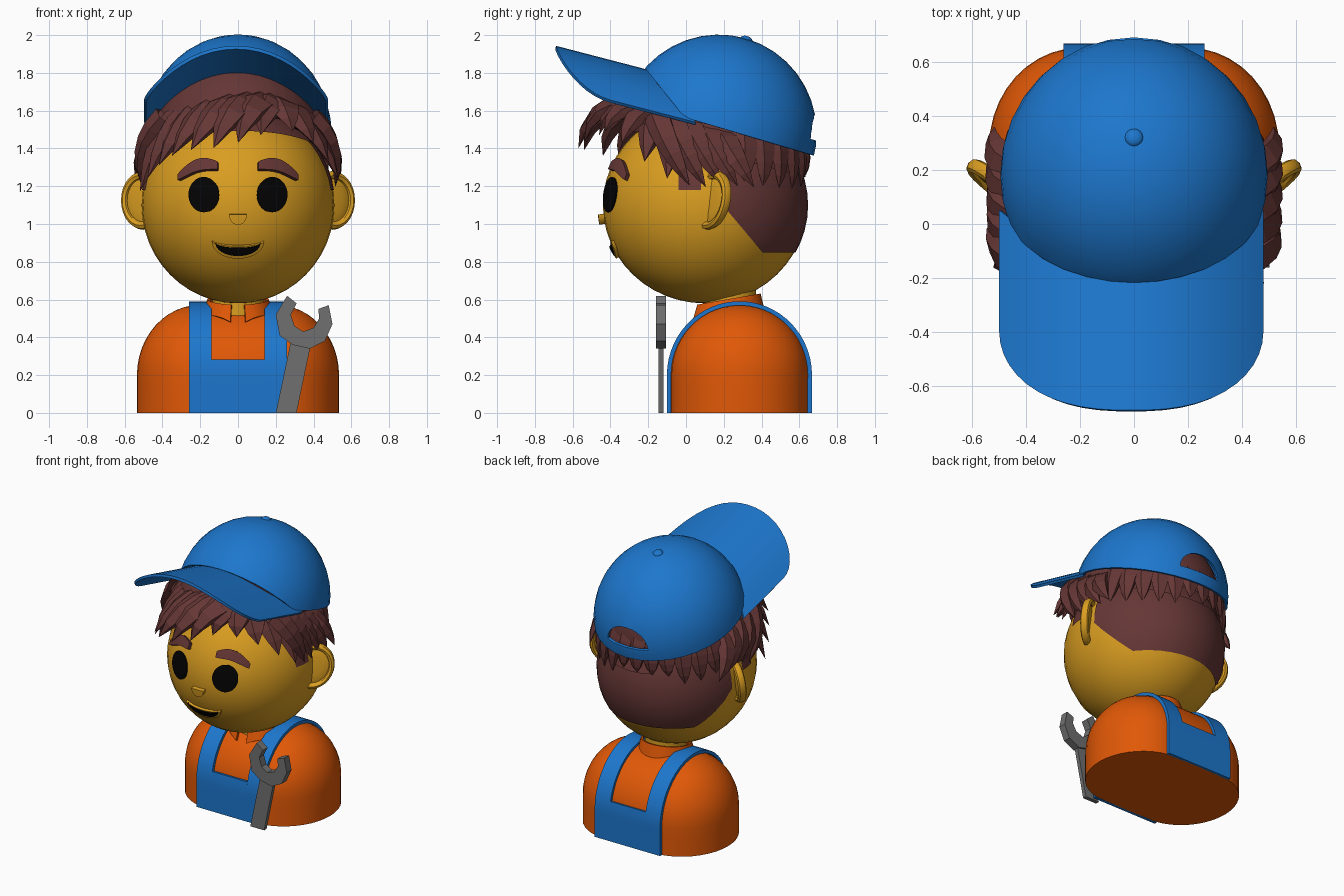
import bpy, bmesh, math, random
from math import sin, cos, pi, sqrt
from mathutils import Vector, Matrix

random.seed(4)
if "Cube" in bpy.data.objects:
    bpy.data.objects.remove(bpy.data.objects["Cube"])


def material(name, r, g, b):
    m = bpy.data.materials.new(name)
    m.use_nodes = True
    m.diffuse_color = (r, g, b, 1)
    m.node_tree.nodes["Principled BSDF"].inputs["Base Color"].default_value = (r, g, b, 1)
    return m


BLUE = material("cap blue", .012, .183, .61)
ORANGE = material("shirt orange", .75, .098, .002)
SKIN = material("skin yellow", .7, .34, .015)
BROWN = material("hair brown", .13, .038, .036)
GREY = material("tool grey", .16, .16, .16)
BLACK = material("eye black", .001, .001, .001)

HEAD = Vector((0, .1, 1.1))
SIZE = Vector((.51, .54, .52))


def grid(bm, f, nu, nv):
    """Add a sheet of faces sampled from f(u, v) with u and v in 0..1."""
    rows = [[bm.verts.new(f(i / nu, j / nv)) for j in range(nv + 1)] for i in range(nu + 1)]
    for r, s in zip(rows, rows[1:]):
        for j in range(nv):
            bm.faces.new((r[j], r[j + 1], s[j + 1], s[j]))


def finish(name, bm, mat, smooth=True, thick=0):
    bmesh.ops.remove_doubles(bm, verts=bm.verts, dist=.0005)
    bmesh.ops.recalc_face_normals(bm, faces=bm.faces)
    me = bpy.data.meshes.new(name)
    bm.to_mesh(me)
    bm.free()
    me.materials.append(mat)
    ob = bpy.data.objects.new(name, me)
    bpy.context.collection.objects.link(ob)
    bpy.ops.object.select_all(action='DESELECT')
    ob.select_set(True)
    bpy.context.view_layer.objects.active = ob
    if thick:
        mod = ob.modifiers.new("thickness", 'SOLIDIFY')
        mod.thickness, mod.offset = thick, 0
        bpy.ops.object.modifier_apply(modifier=mod.name)
    if smooth:
        bpy.ops.object.shade_smooth_by_angle(angle=math.radians(40))
    return ob


def sheet(name, f, nu, nv, mat, thick=0):
    bm = bmesh.new()
    grid(bm, f, nu, nv)
    return finish(name, bm, mat, True, thick)


def ellipsoid(center, size, cuts=(), segs=40, rings=24):
    """Ellipsoid keeping only the side each cut normal points to."""
    bm = bmesh.new()
    bmesh.ops.create_uvsphere(bm, u_segments=segs, v_segments=rings, radius=1)
    bmesh.ops.transform(bm, verts=bm.verts,
                        matrix=Matrix.Translation(center) @ Matrix.Diagonal((*size, 1)))
    for co, no in cuts:
        bmesh.ops.bisect_plane(bm, geom=bm.verts[:] + bm.edges[:] + bm.faces[:],
                               plane_co=co, plane_no=no, clear_inner=True)
    return bm


def prism(name, outline, y0, y1, mat):
    bm = bmesh.new()
    face = bm.faces.new([bm.verts.new((x, y0, z)) for x, z in outline])
    new = bmesh.ops.extrude_face_region(bm, geom=[face])["geom"]
    bmesh.ops.translate(bm, vec=(0, y1 - y0, 0),
                        verts=[g for g in new if isinstance(g, bmesh.types.BMVert)])
    return finish(name, bm, mat, False)


def on_face(name, x_of, low, high, mat, thick, out):
    """Plate on the front of the head between two height curves."""
    def f(u, v):
        x = x_of(u)
        z = low(u) * (1 - v) + high(u) * v
        k = 1 - (x / SIZE.x) ** 2 - ((z - HEAD.z) / SIZE.z) ** 2
        return x, HEAD.y - SIZE.y * sqrt(k) - out, z
    return sheet(name, f, 20, 5, mat, thick)


# Torso: a domed body with a stadium footprint
def torso(u, v):
    a = 2 * pi * u
    t = max(0, (v - .2) / .8) * pi / 2
    side = max(-1, min(1, 50 * cos(a)))
    return .2 * side + .335 * cos(a) * cos(t), .285 + .366 * sin(a) * cos(t), min(v, .2) + .372 * sin(t)


bm = bmesh.new()
grid(bm, torso, 40, 15)
bmesh.ops.remove_doubles(bm, verts=bm.verts, dist=.0005)
bmesh.ops.holes_fill(bm, edges=[e for e in bm.edges if e.is_boundary])
finish("torso", bm, ORANGE)

# Overalls: two straps over the shoulders joined by front and back bibs
ARC = .375 * pi
LENGTH = ARC + .4


def arch(d):
    if d < .2:
        return -.09, d
    if d > LENGTH - .2:
        return .655, LENGTH - d
    a = (d - .2) / .375
    return .283 - .373 * cos(a), .2 + .38 * sin(a)


def overall(name, x0, x1, d0, d1, n):
    sheet(name, lambda u, v: (x0 + (x1 - x0) * v, *arch(d0 + (d1 - d0) * u)), n, 1, BLUE, .022)


overall("strap_left", .14, .26, 0, LENGTH, 39)
overall("strap_right", -.26, -.14, 0, LENGTH, 39)
overall("front_bib", -.14, .14, 0, .28, 7)
overall("back_bib", -.14, .14, LENGTH - .28, LENGTH, 7)


# Neck and open collar
sheet("neck", lambda u, v: (.135 * cos(2 * pi * u), .23 + .14 * sin(2 * pi * u), .45 + .2 * v),
      24, 1, SKIN)


def collar(u, v):
    a = -pi * .43 + 1.86 * pi * u
    r = .18 - .025 * v
    front = abs(2 * u - 1) ** 8
    return r * cos(a), .225 + r * 1.05 * sin(a), (.52 - .04 * front) * (1 - v) + v * (.6 + .03 * sin(a))


sheet("collar", collar, 28, 2, ORANGE, .015)

# Head and ears
finish("head", ellipsoid(HEAD, SIZE), SKIN)
for s, side in ((1, "left"), (-1, "right")):
    def ear(along, h, n):
        return s * (.5 + .8 * along + .6 * n), .14 + .6 * along - .8 * n + .15 * h, 1.125 + h

    def rim(u, v):
        a, b = 2 * pi * u, 2 * pi * v
        r = 1 + .17 * cos(b)
        return ear(.12 * cos(a) * r, .133 * sin(a) * r, .028 * sin(b))

    def lobe(u, v):
        a, r = 2 * pi * u, sin(pi * v)
        return ear(.12 * cos(a) * r, .133 * sin(a) * r, .016 * cos(pi * v))

    sheet("ear_rim_" + side, rim, 28, 8, SKIN)
    sheet("ear_" + side, lobe, 28, 6, SKIN)

    # Eyes and brows
    on_face("eye_" + side, lambda u: s * .18 - .08 * cos(pi * u),
            lambda u: 1.155 - .093 * sin(pi * u), lambda u: 1.155 + .093 * sin(pi * u), BLACK, .009, .008)

    def brow(u, k):
        return 1.245 + .06 * u + .032 * sin(pi * u) + k * .031 * sin(pi * (.05 + .85 * u)) ** .4

    on_face("brow_" + side, lambda u: s * (.31 - .205 * u),
            lambda u: brow(u, -1), lambda u: brow(u, 1), BROWN, .03, .008)

# Nose and smile
on_face("nose", lambda u: -.045 * cos(pi * u), lambda u: 1.052 - .052 * sin(pi * u),
        lambda u: 1.053, SKIN, .05, .004)
on_face("lips", lambda u: -.135 * cos(pi * u), lambda u: .91 - .088 * sin(pi * u),
        lambda u: .912 - .025 * sin(pi * u), SKIN, .022, .004)
on_face("mouth", lambda u: -.118 * cos(pi * u), lambda u: .9 - .068 * sin(pi * u),
        lambda u: .9 - .025 * sin(pi * u), BLACK, .008, .015)

# Close-cropped hair on the back, sideburns, scalp and the mass under the cap
finish("hair_back", ellipsoid(HEAD, SIZE * 1.012, [
    ((0, .2, 1), (0, 1, 0)), ((0, .22, 1.07), (0, .19, .16)), ((0, 0, .85), (0, 0, 1))]), BROWN)
finish("sideburns", ellipsoid(HEAD, SIZE * 1.012, [
    ((0, -.04, 0), (0, 1, 0)), ((0, .08, 0), (0, -1, 0)), ((0, 0, 1.18), (0, 0, 1))]), BROWN)
finish("hair_scalp", ellipsoid(HEAD, SIZE * 1.03, [((0, -.3, 1.5), (0, .27, 1))]), BROWN)
finish("hair_crown", ellipsoid((0, .125, 1.45), (.45, .51, .47), [((0, .17, 1.47), (0, .284, .959))]), BROWN)

# Chunky faceted hair locks
hair = bmesh.new()


def lock(root, bend, tip, width, depth):
    root, bend, tip = Vector(root), Vector(bend), Vector(tip)

    def f(u, v):
        p = root * (1 - u) ** 2 + bend * 2 * u * (1 - u) + tip * u * u
        t = ((bend - root) * (1 - u) + (tip - bend) * u).normalized()
        across = t.cross(p - HEAD).normalized()
        k = (1 - u ** 2.2) ** .8
        a = 2 * pi * v
        return p + (across * width * cos(a) + across.cross(t) * depth * sin(a)) * k
    grid(hair, f, 5, 5)


FRINGE = [(.2, .12, -.46, 1.47), (.17, .0, -.54, 1.43), (.13, -.13, -.57, 1.4),
          (.07, -.25, -.54, 1.39), (-.02, -.35, -.44, 1.36), (-.12, -.42, -.35, 1.31),
          (-.22, -.48, -.26, 1.24), (-.3, -.52, -.16, 1.17), (.2, .29, -.43, 1.49),
          (.22, .4, -.34, 1.43), (.26, .48, -.22, 1.33), (.3, .53, -.1, 1.24)]
for rx, x, y, z in FRINGE:
    lock((rx, -.14, 1.65 - .9 * rx * rx), (.45 * rx + .55 * x, y + .05, 1.71 - .6 * x * x),
         (x, y, z), .11, .055)
for s in (1, -1):
    for i in range(5):
        y = -.15 + .085 * i
        lock((s * .4, y, 1.53 - .3 * y), (s * .555, y + .05, 1.41 - .1 * y),
             (s * .515, y + .17, 1.22 + random.uniform(-.03, .03)), .075, .045)
for i in range(12):
    a = pi * (.12 + .76 * i / 11)
    c, d = cos(a), sin(a)
    lock((.43 * c, .15 + .45 * d, 1.5), (.505 * c, .14 + .515 * d, 1.36),
         (.495 * c, .12 + .515 * d, 1.22 + random.uniform(-.05, .05)), .075, .03)
finish("hair_locks", hair, BROWN, False)

# Cap crown, tilted back, cut away behind the brim, with an arched rear opening
TILT = Matrix.Translation((0, .172, 1.48)) @ Matrix.Rotation(math.radians(-16.5), 4, 'X')
BACK = TILT.inverted()
front_cut = (BACK @ Vector((0, -.175, 1.775)), BACK.to_3x3() @ Vector((0, .25, .2)))
crown = finish("cap_crown", ellipsoid((0, 0, 0), (.488, .512, .515),
                                      [((0, 0, .03), (0, 0, 1)), front_cut], 32, 20), BLUE, True, .016)
arc = [(.16 * cos(pi * i / 12), .11 + .13 * sin(pi * i / 12)) for i in range(13)]
cutter = prism("opening_cutter", arc, .3, .8, BLUE)
cutter.hide_render = True
mod = crown.modifiers.new("opening", 'BOOLEAN')
mod.operation, mod.solver, mod.object = 'DIFFERENCE', 'EXACT', cutter
bpy.context.view_layer.objects.active = crown
bpy.ops.object.modifier_apply(modifier=mod.name)
bpy.data.objects.remove(cutter)
button = finish("cap_button", ellipsoid((0, 0, .515), (.035, .035, .022), (), 16, 8), BLUE)
for ob in (crown, button):
    ob.matrix_world = TILT


# Cap brim, arched from side to side
def brim(u, v):
    q = sin((u - .5) * pi)
    back = -.15 + .2 * q * q
    tip = -.4 - .29 * sqrt(max(0, 1 - abs(q) ** 2.5))
    y = back + (tip - back) * v
    return .482 * q - .01, y, 1.755 - .26 * y - .21 * q * q


sheet("cap_brim", brim, 24, 8, BLUE, .018)

# Wrench held in front
prism("wrench_handle", [(.2, 0), (.31, 0), (.385, .36), (.28, .38)], -.146, -.118, GREY)
prism("wrench_jaw", [(.26, .62), (.31, .58), (.28, .52), (.3, .46), (.345, .43), (.4, .45),
                     (.43, .5), (.425, .55), (.48, .57), (.5, .47), (.46, .38), (.38, .34),
                     (.29, .36), (.22, .41), (.2, .52)], -.16, -.106, GREY)
